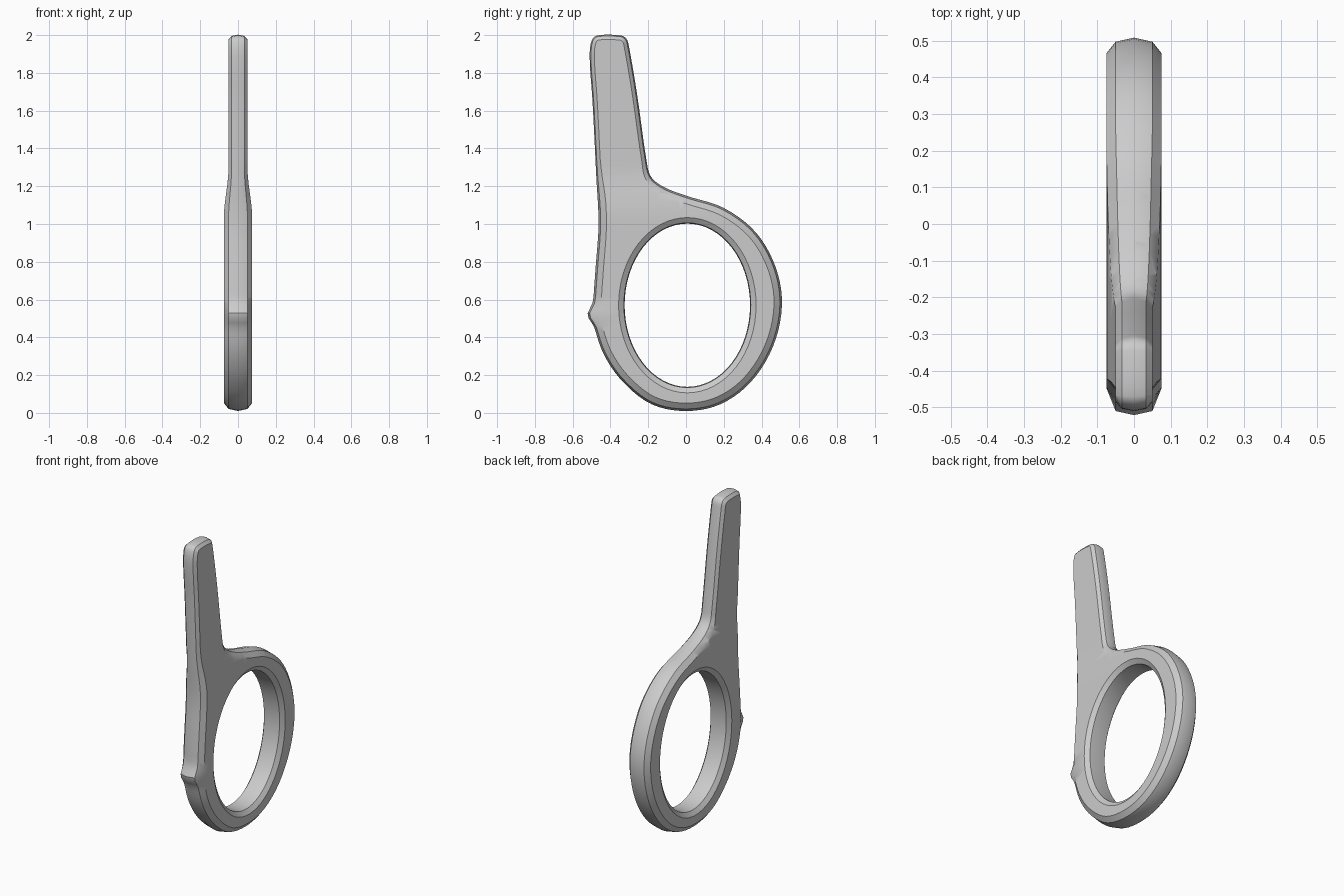
import bpy
import bmesh
import math
from mathutils import Vector
from mathutils.geometry import interpolate_bezier

default = bpy.data.objects.get("Cube")
if default:
    bpy.data.objects.remove(default, do_unlink=True)

grey = bpy.data.materials.new("plain grey")
grey.use_nodes = True
grey.diffuse_color = (0.6, 0.6, 0.6, 1)
grey.node_tree.nodes["Principled BSDF"].inputs["Base Color"].default_value = grey.diffuse_color

# Side outline (y, z): front edge downwards, around the ring, up the tang
OUTLINE = [(-.51, 1.88), (-.495, 1.65), (-.475, 1.25), (-.463, 1.0), (-.48, .75),
           (-.49, .58), (-.482, .45), (-.43, .3), (-.33, .16), (-.18, .045),
           (0, .01), (.18, .045), (.34, .16), (.46, .35), (.508, .57), (.475, .77),
           (.37, .955), (.2, 1.085), (0, 1.15), (-.12, 1.197), (-.185, 1.25),
           (-.208, 1.33), (-.258, 1.68), (-.302, 1.94), (-.315, 1.98), (-.345, 1.998),
           (-.47, 1.998), (-.5, 1.97)]
# Edge rounding: (x, inset) from one flat side to the other
EDGE = [(-.075, .042), (-.05, .011), (0, 0), (.05, .011), (.075, .042)]
HOLE_CENTRE = Vector((.007, .57))
HOLE_RADII = Vector((.332, .432))
HOLE_EDGE = [(-.075, .032), (-.055, .004), (0, 0), (.055, .004), (.075, .032)]


def smoothstep(lo, hi, v):
    t = min(max((v - lo) / (hi - lo), 0), 1)
    return t * t * (3 - 2 * t)


def smooth_loop(points, steps):
    pts = [Vector(p) for p in points]
    n = len(pts)
    tangent = [(pts[(i + 1) % n] - pts[i - 1]).normalized() for i in range(n)]
    out = []
    for i in range(n):
        a, b = pts[i], pts[(i + 1) % n]
        reach = (b - a).length / 3
        out += interpolate_bezier(a, a + tangent[i] * reach,
                                  b - tangent[(i + 1) % n] * reach, b, steps + 1)[:-1]
    return [Vector((p[0], p[1])) for p in out]


def outer_loop(base, x, inset):
    result = []
    for i, p in enumerate(base):
        t = (base[(i + 1) % len(base)] - base[i - 1]).normalized()
        inward = Vector((-t.y, t.x))
        amount = inset * (1 - .4 * smoothstep(1.1, 1.35, p.y))
        q = p + inward * amount
        # Small stop bump on the front edge
        if p.x < -.3 and abs(x) < .06:
            q.x -= .032 * math.exp(-((p.y - .52) / .045) ** 2)
        result.append((x, q.x, q.y))
    return result


def hole_loop(x, outset, count=64):
    return [(x, HOLE_CENTRE.x + (HOLE_RADII.x + outset) * math.cos(math.tau * i / count),
             HOLE_CENTRE.y + (HOLE_RADII.y + outset) * math.sin(math.tau * i / count))
            for i in range(count)]


def skin(bm, loops):
    rows = [[bm.verts.new(co) for co in loop] for loop in loops]
    for a, b in zip(rows, rows[1:]):
        for i in range(len(a)):
            j = (i + 1) % len(a)
            bm.faces.new((a[i], a[j], b[j], b[i]))
    return rows[0], rows[-1]


def loop_edges(bm, row):
    return [bm.edges.get((row[i - 1], row[i])) for i in range(len(row))]


# Ring, tang and bump as one body: rounded rims, then flat sides with a hole
bm = bmesh.new()
outline = smooth_loop(OUTLINE, 5)
outer_rims = skin(bm, [outer_loop(outline, x, d) for x, d in EDGE])
hole_rims = skin(bm, [hole_loop(x, d) for x, d in HOLE_EDGE])
for outer, hole in zip(outer_rims, hole_rims):
    bmesh.ops.triangle_fill(bm, use_beauty=True, use_dissolve=False,
                            edges=loop_edges(bm, outer) + loop_edges(bm, hole))

# Thin the body towards the tang
for k in range(7):
    bmesh.ops.bisect_plane(bm, geom=bm.verts[:] + bm.edges[:] + bm.faces[:],
                           plane_co=(0, 0, 1.03 + .045 * k), plane_no=(0, 0, 1))
for v in bm.verts:
    v.co.x *= 1 - .333 * smoothstep(1.03, 1.3, v.co.z)

bmesh.ops.recalc_face_normals(bm, faces=bm.faces[:])
mesh = bpy.data.meshes.new("handle_ring_and_tang")
bm.to_mesh(mesh)
bm.free()
mesh.materials.append(grey)
handle = bpy.data.objects.new("handle_ring_and_tang", mesh)
bpy.context.collection.objects.link(handle)
bpy.context.view_layer.objects.active = handle
handle.select_set(True)
bpy.ops.object.shade_smooth_by_angle(angle=math.radians(35))
